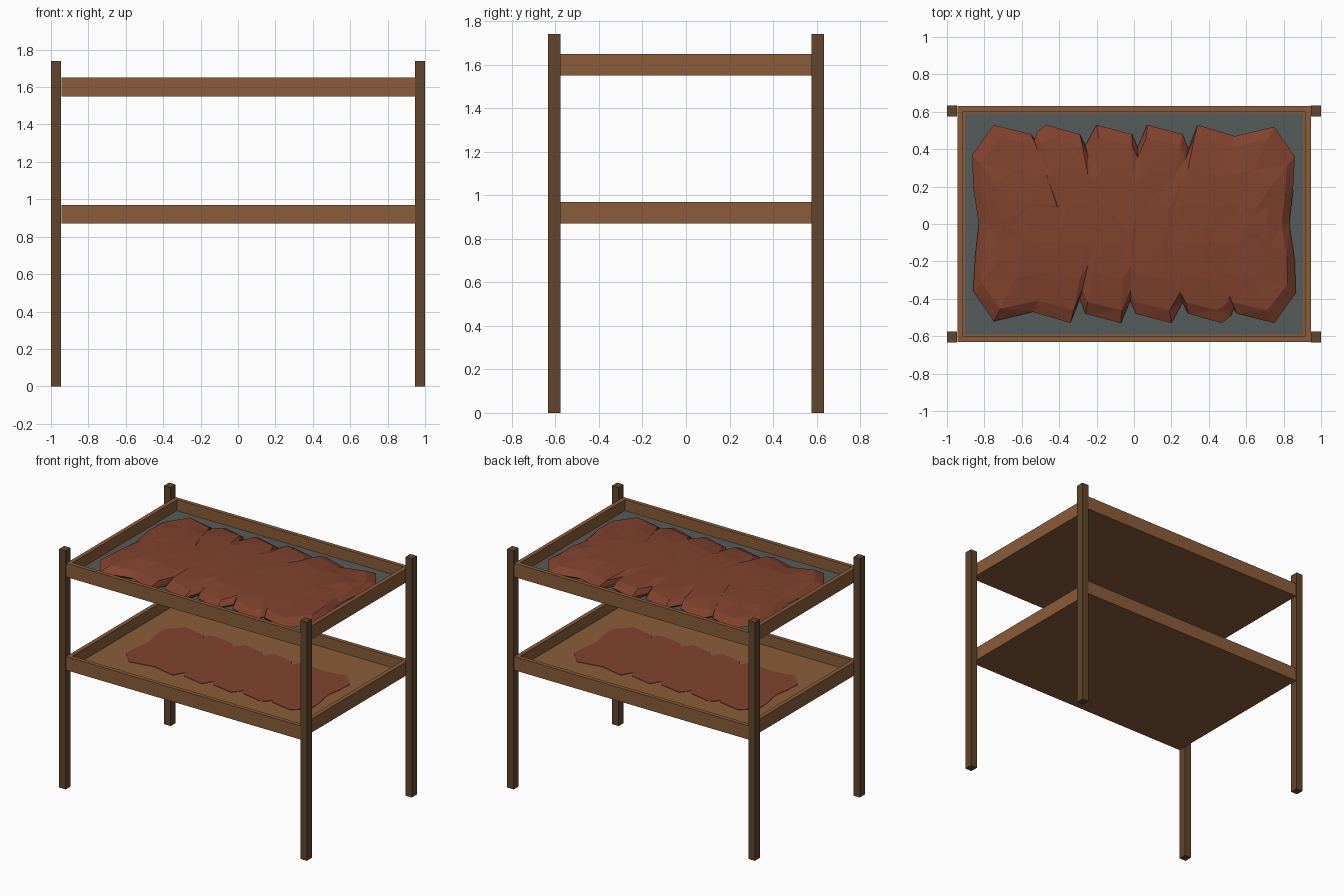
import bpy, bmesh, random

if "Cube" in bpy.data.objects:
    bpy.data.objects.remove(bpy.data.objects["Cube"])

random.seed(4)


def material(name, rgb):
    m = bpy.data.materials.new(name)
    lin = [(c / 255 / 12.92) if c < 11 else ((c / 255 + 0.055) / 1.055) ** 2.4 for c in rgb]
    m.diffuse_color = (*lin, 1)
    m.use_nodes = True
    m.node_tree.nodes["Principled BSDF"].inputs["Base Color"].default_value = m.diffuse_color
    return m


WOOD = material("wood", (139, 92, 58))
DARK = material("dark_wood", (97, 69, 44))
GREY = material("slate_lining", (85, 92, 92))
RED = material("red_brown", (129, 66, 46))


def finish(name, bm, mat):
    bmesh.ops.recalc_face_normals(bm, faces=bm.faces)
    me = bpy.data.meshes.new(name)
    bm.to_mesh(me)
    bm.free()
    me.materials.append(mat)
    ob = bpy.data.objects.new(name, me)
    bpy.context.collection.objects.link(ob)
    return ob


def box(name, lo, hi, mat):
    bm = bmesh.new()
    bmesh.ops.create_cube(bm, size=1)
    for v in bm.verts:
        v.co = [(a + b) / 2 + c * (b - a) for a, b, c in zip(lo, hi, v.co)]
    return finish(name, bm, mat)


def tray(name, z0):
    """Open shallow tray: one box with the top inset and sunk."""
    bm = bmesh.new()
    bmesh.ops.create_cube(bm, size=1)
    for v in bm.verts:
        v.co = (v.co.x * 1.89, v.co.y * 1.264, z0 + (v.co.z + 0.5) * 0.1)
    top = max(bm.faces, key=lambda f: f.calc_center_median().z)
    bmesh.ops.inset_region(bm, faces=[top], thickness=0.042)
    sunk = bmesh.ops.extrude_face_region(bm, geom=[top])["geom"]
    bmesh.ops.translate(bm, vec=(0, 0, -0.08),
                        verts=[g for g in sunk if isinstance(g, bmesh.types.BMVert)])
    if top.is_valid:
        bmesh.ops.delete(bm, geom=[top], context='FACES_ONLY')
    return finish(name, bm, WOOD)


# Corner posts
for sx, xn in ((-1, "left"), (1, "right")):
    for sy, yn in ((-1, "front"), (1, "back")):
        xs = sorted((sx * 0.947, sx * 1.0))
        ys = sorted((sy * 0.576, sy * 0.634))
        box(f"post_{yn}_{xn}", (xs[0], ys[0], 0), (xs[1], ys[1], 1.74), DARK)

# Trays and the lining of the upper one
tray("lower_tray", 0.87)
tray("upper_tray", 1.55)
box("tray_lining", (-0.903, -0.59, 1.568), (0.903, 0.59, 1.574), GREY)

# Scalloped outline: one half, then the same half turned around
half = [(0.83, 0), (0.86, -0.2), (0.865, -0.37), (0.75, -0.53), (0.55, -0.48),
        (0.54, -0.43), (0.52, -0.49), (0.47, -0.53), (0.29, -0.48), (0.26, -0.42),
        (0.2, -0.53), (0.01, -0.48), (-0.02, -0.41), (-0.07, -0.53),
        (-0.26, -0.48), (-0.29, -0.40), (-0.34, -0.53), (-0.54, -0.47),
        (-0.75, -0.52), (-0.86, -0.36), (-0.85, -0.18)]
outline = half + [(-x, -y) for x, y in half]

# Lumpy low-poly mound built as shrinking rings
bm = bmesh.new()
rings = []
for sx, sy, z, wob in ((0.97, 0.95, 1.574, 0), (1, 1, 1.592, 0.004),
                       (0.95, 0.87, 1.625, 0.008), (0.85, 0.55, 1.641, 0.005),
                       (0.75, 0.2, 1.647, 0.003)):
    rings.append([bm.verts.new((x * sx, y * sy, z + random.uniform(-wob, wob)))
                  for x, y in outline])
n = len(outline)
for a, b in zip(rings, rings[1:]):
    for i in range(n):
        j = (i + 1) % n
        bm.faces.new((a[i], a[j], b[j], b[i]))
bm.faces.new(rings[0])
bm.faces.new(rings[-1])
bmesh.ops.triangulate(bm, faces=bm.faces)
finish("mound", bm, RED)

# Flat patch of the same shape on the lower tray floor
bm = bmesh.new()
low = bm.faces.new([bm.verts.new((x * 0.87, y * 0.62, 0.889)) for x, y in outline])
ext = bmesh.ops.extrude_face_region(bm, geom=[low])["geom"]
bmesh.ops.translate(bm, vec=(0, 0, 0.004),
                    verts=[g for g in ext if isinstance(g, bmesh.types.BMVert)])
finish("lower_patch", bm, RED)
